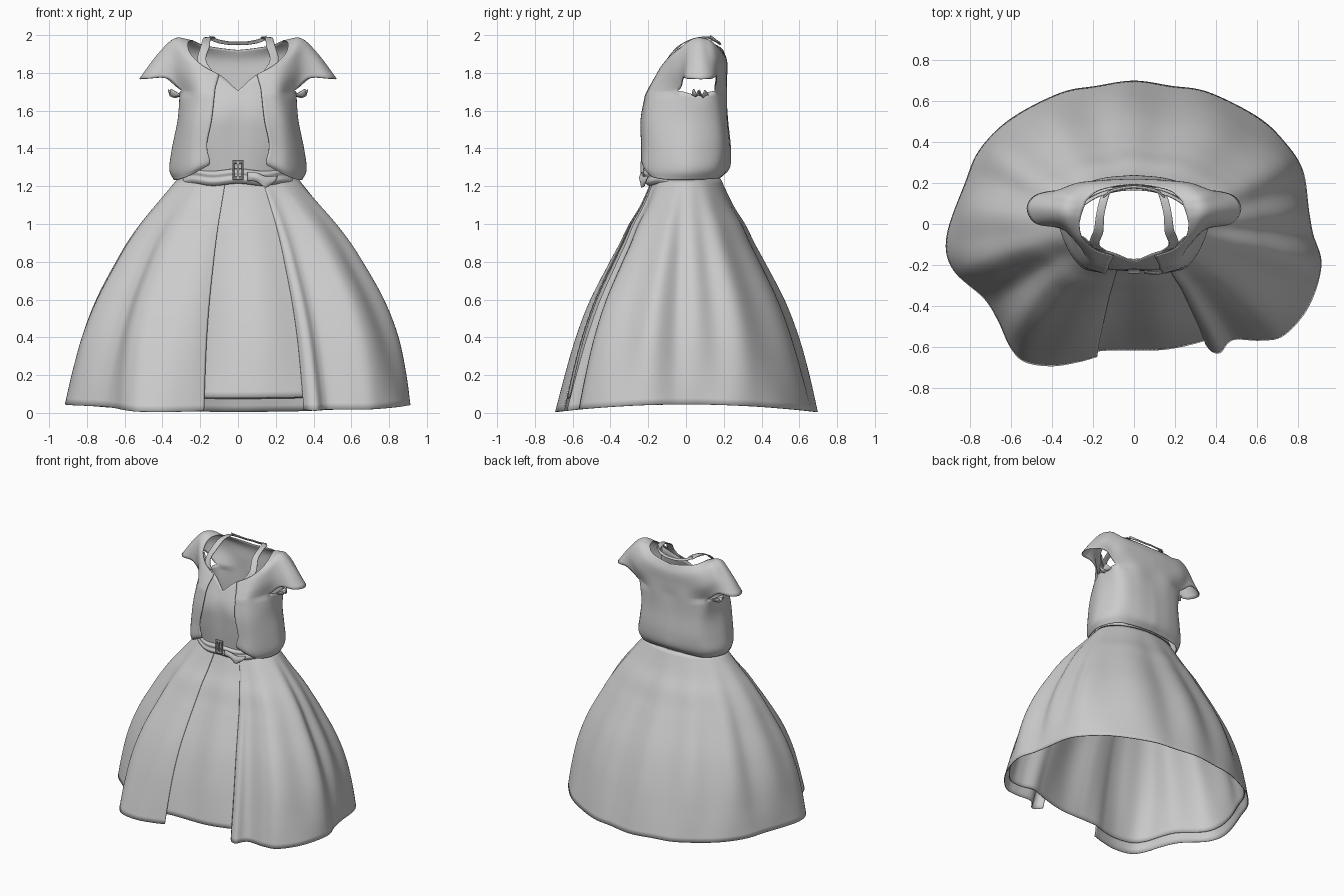
import bpy, bmesh
from math import sin, cos, pi, atan2
from mathutils import Vector


def spline(pts, n):
    """Smooth curve through control points, n steps per segment."""
    p = [Vector(q) for q in pts]
    p = [2 * p[0] - p[1]] + p + [2 * p[-1] - p[-2]]
    out = []
    for i in range(1, len(p) - 2):
        a, b, c, d = p[i - 1:i + 3]
        for k in range(n):
            t = k / n
            out.append(0.5 * (2 * b + (c - a) * t + (2 * a - 5 * b + 4 * c - d) * t * t
                              + (3 * b - a - 3 * c + d) * t ** 3))
    return out + [p[-2]]


def sheet(name, *grids, mirror=False, thick=0.006):
    """Cloth sheet from one or more grids of points, welded where they touch."""
    bm = bmesh.new()
    for grid in grids:
        vs = [[bm.verts.new(p) for p in row] for row in grid]
        for r0, r1 in zip(vs, vs[1:]):
            for j in range(len(r0) - 1):
                bm.faces.new((r0[j], r0[j + 1], r1[j + 1], r1[j]))
    bmesh.ops.remove_doubles(bm, verts=bm.verts, dist=1e-5)
    bmesh.ops.recalc_face_normals(bm, faces=bm.faces)
    me = bpy.data.meshes.new(name)
    bm.to_mesh(me)
    bm.free()
    ob = bpy.data.objects.new(name, me)
    bpy.context.collection.objects.link(ob)
    if mirror:
        m = ob.modifiers.new("mirror", 'MIRROR')
        m.merge_threshold = 0.002
    s = ob.modifiers.new("cloth", 'SOLIDIFY')
    s.thickness, s.offset = thick, 0
    bpy.context.view_layer.objects.active = ob
    ob.select_set(True)
    bpy.ops.object.shade_smooth_by_angle(angle=0.9)
    ob.select_set(False)
    return ob


def patch(rows, n=6):
    """Smooth grid through rows of control points, returned column by column."""
    rows = [spline(r, n) for r in rows]
    return [spline(c, n) for c in zip(*rows)]


# Skirt flare: z, sideways spread, depth spread
flare = [(1.24, 0, 0), (1.1, .2, .13), (1.0, .34, .25), (.9, .46, .345), (.8, .56, .45),
         (.6, .74, .65), (.4, .87, .80), (.2, .95, .915), (.03, 1, 1)]


def skirt(name, hem, wx, wy, ripple, cut):
    path = spline([(x, y, 0) for x, y in hem], 8)
    grid = []
    for z, fx, fy in spline(flare, 5):
        if z < cut:
            break
        s = (1.24 - z) / 1.21
        row = []
        for h in path:
            a = atan2(h.y / .67, h.x / .9)
            x0, y0 = wx * cos(a), wy * sin(a)
            g = 1 + ripple * sin(13 * a + 0.8 * sin(3 * a)) * sin(pi * s)
            zh = .045 - .04 * (h.y / .69) ** 2
            row.append(((x0 + (h.x - x0) * fx) * g, (y0 + (h.y - y0) * fy) * g,
                        1.24 - (1.24 - zh) * s))
        grid.append(row)
    return sheet(name, grid)


# Outer skirt, open at the front with a turned edge
edge = [(.35, -.585), (.38, -.62), (.42, -.625), (.455, -.58), (.5, -.56)]
around = [
    (.62, -.565), (.73, -.54), (.85, -.4), (.91, -.2), (.87, -.05), (.85, .06), (.82, .26),
    (.73, .4), (.6, .52), (.36, .64), (.18, .67), (0, .695), (-.18, .67), (-.36, .635),
    (-.6, .51), (-.75, .36), (-.82, .2), (-.91, -.06), (-.88, -.22), (-.73, -.36),
    (-.66, -.47), (-.6, -.6), (-.53, -.67), (-.4, -.69), (-.27, -.67), (-.18, -.645)]
skirt("outer_skirt", edge + around, .315, .18, .022, 0)

# Shorter under skirt that shows in the front opening
inner = [(x * .98, y * .98) for x, y in around]
skirt("under_skirt", [(0, -.63), (.15, -.622), (.3, -.595), (.42, -.56), (.5, -.535)] + inner
      + [(-.08, -.63), (0, -.63)], .305, .172, .021, .085)

# Jacket yoke with cap sleeves: neck edge out to sleeve hem
yoke = patch([
    [(.10, -.155, 1.79), (.19, -.125, 1.84), (.25, -.07, 1.90), (.265, -.01, 1.945),
     (.26, .03, 1.965), (.25, .065, 1.97), (.24, .09, 1.97), (.23, .115, 1.965),
     (.18, .16, 1.945), (.09, .185, 1.93), (0, .195, 1.92)],
    [(.11, -.175, 1.755), (.2, -.145, 1.80), (.28, -.075, 1.87), (.315, -.015, 1.935),
     (.33, .03, 1.97), (.335, .065, 1.98), (.33, .10, 1.975), (.31, .14, 1.96),
     (.25, .19, 1.90), (.12, .21, 1.87), (0, .215, 1.86)],
    [(.12, -.195, 1.72), (.21, -.165, 1.75), (.29, -.075, 1.79), (.345, -.02, 1.86),
     (.405, .02, 1.885), (.425, .07, 1.895), (.41, .115, 1.89), (.365, .16, 1.88),
     (.28, .195, 1.81), (.14, .21, 1.78), (0, .215, 1.78)],
    [(.125, -.215, 1.68), (.215, -.185, 1.69), (.295, -.045, 1.705), (.375, -.015, 1.77),
     (.48, .005, 1.77), (.52, .075, 1.768), (.485, .135, 1.77), (.39, .16, 1.775),
     (.29, .155, 1.705), (.15, .21, 1.69), (0, .21, 1.69)]])

# Jacket body below the armholes, sharing its top edge with the yoke
body = patch([
    [(.125, -.215, 1.68), (.215, -.185, 1.69), (.295, -.045, 1.705), (.305, .055, 1.685),
     (.29, .155, 1.705), (.15, .21, 1.69), (0, .21, 1.69)],
    [(.14, -.238, 1.55), (.24, -.2, 1.55), (.3, -.09, 1.55), (.315, .03, 1.55),
     (.265, .165, 1.55), (.15, .21, 1.55), (0, .22, 1.55)],
    [(.165, -.235, 1.42), (.255, -.2, 1.4), (.32, -.1, 1.4), (.345, .03, 1.4),
     (.275, .17, 1.4), (.155, .22, 1.4), (0, .235, 1.4)],
    [(.15, -.235, 1.34), (.25, -.21, 1.30), (.325, -.11, 1.29), (.36, .02, 1.29),
     (.295, .155, 1.3), (.16, .21, 1.3), (0, .23, 1.3)],
    [(.15, -.225, 1.315), (.26, -.185, 1.255), (.315, -.1, 1.235), (.335, .02, 1.235),
     (.27, .14, 1.24), (.15, .175, 1.245), (0, .185, 1.25)]])
for i in range(13):
    body[i][0] = yoke[i][-1]
    body[-1 - i][0] = yoke[-1 - i][-1]
sheet("jacket", yoke, body, mirror=True)

# Ragged frill under each arm
sheet("underarm_frill", patch([
    [(.3, y, 1.68) for y in (.03, .05, .07, .09, .12)],
    [(.33, .035, 1.70), (.335, .05, 1.675), (.34, .07, 1.695), (.335, .09, 1.67), (.33, .11, 1.7)],
    [(.355, .04, 1.715), (.36, .055, 1.69), (.37, .07, 1.71), (.36, .085, 1.68), (.35, .1, 1.71)]],
    3), mirror=True)

# Sweetheart bodice front
sheet("bodice_front", patch([
    [(0, -.185, 1.705), (.09, -.145, 1.785), (.18, -.115, 1.83), (.25, -.06, 1.895)],
    [(0, -.215, 1.6), (.1, -.215, 1.6), (.2, -.18, 1.6), (.27, -.08, 1.65)],
    [(0, -.215, 1.45), (.1, -.215, 1.45), (.21, -.185, 1.45), (.29, -.09, 1.45)],
    [(0, -.2, 1.22), (.1, -.19, 1.22), (.2, -.15, 1.22), (.28, -.07, 1.22)]]), mirror=True)

# Halter straps and thin neck cord
sheet("halter_strap", patch([
    [(.13, -.135, 1.80), (.17, -.10, 1.87), (.15, -.04, 1.94), (.145, .04, 1.98), (.13, .11, 1.99),
     (.12, .145, 1.985)],
    [(.2, -.115, 1.83), (.215, -.08, 1.875), (.195, -.03, 1.945), (.185, .04, 1.98),
     (.17, .11, 1.985), (.155, .14, 1.975)]], 5), mirror=True)
sheet("neck_cord", patch([
    [(.15, .13, 1.998), (.11, .155, 1.978), (.05, .17, 1.966), (0, .175, 1.965)],
    [(.15, .135, 1.975), (.11, .165, 1.96), (.05, .18, 1.95), (0, .185, 1.95)]], 5), mirror=True)

# Belt wrapped around the waist
belt = [(1.285, .295, .2), (1.27, .305, .215), (1.25, .3, .208), (1.23, .307, .218), (1.21, .3, .2)]
sheet("belt", [[(rx * cos(a), -.01 + ry * sin(a) * (1 if a > pi else .88), z + .006 * sin(7 * a))
                for a in (2 * pi * i / 72 for i in range(73))] for z, rx, ry in spline(belt, 3)])

# Loose belt end
sheet("belt_end", patch([
    [(.05, -.232, 1.275), (.10, -.235, 1.27), (.15, -.225, 1.25), (.21, -.2, 1.255)],
    [(.05, -.238, 1.25), (.10, -.245, 1.245), (.15, -.235, 1.225), (.20, -.21, 1.23)],
    [(.05, -.232, 1.23), (.10, -.235, 1.225), (.14, -.235, 1.195), (.16, -.22, 1.20)]], 4))

# Buckle frame and prong
bpy.ops.mesh.primitive_torus_add(major_radius=.04, minor_radius=.009, major_segments=4,
                                 minor_segments=8, rotation=(pi / 2, pi / 4, 0))
buckle = bpy.context.object
buckle.name = "belt_buckle"
bpy.ops.object.transform_apply(rotation=True)
buckle.scale = (.85, 1, 1.5)
buckle.location = (0, -.232, 1.285)
bpy.ops.mesh.primitive_cube_add(size=1, location=(0, -.236, 1.285))
prong = bpy.context.object
prong.name = "buckle_prong"
prong.scale = (.01, .012, .09)
